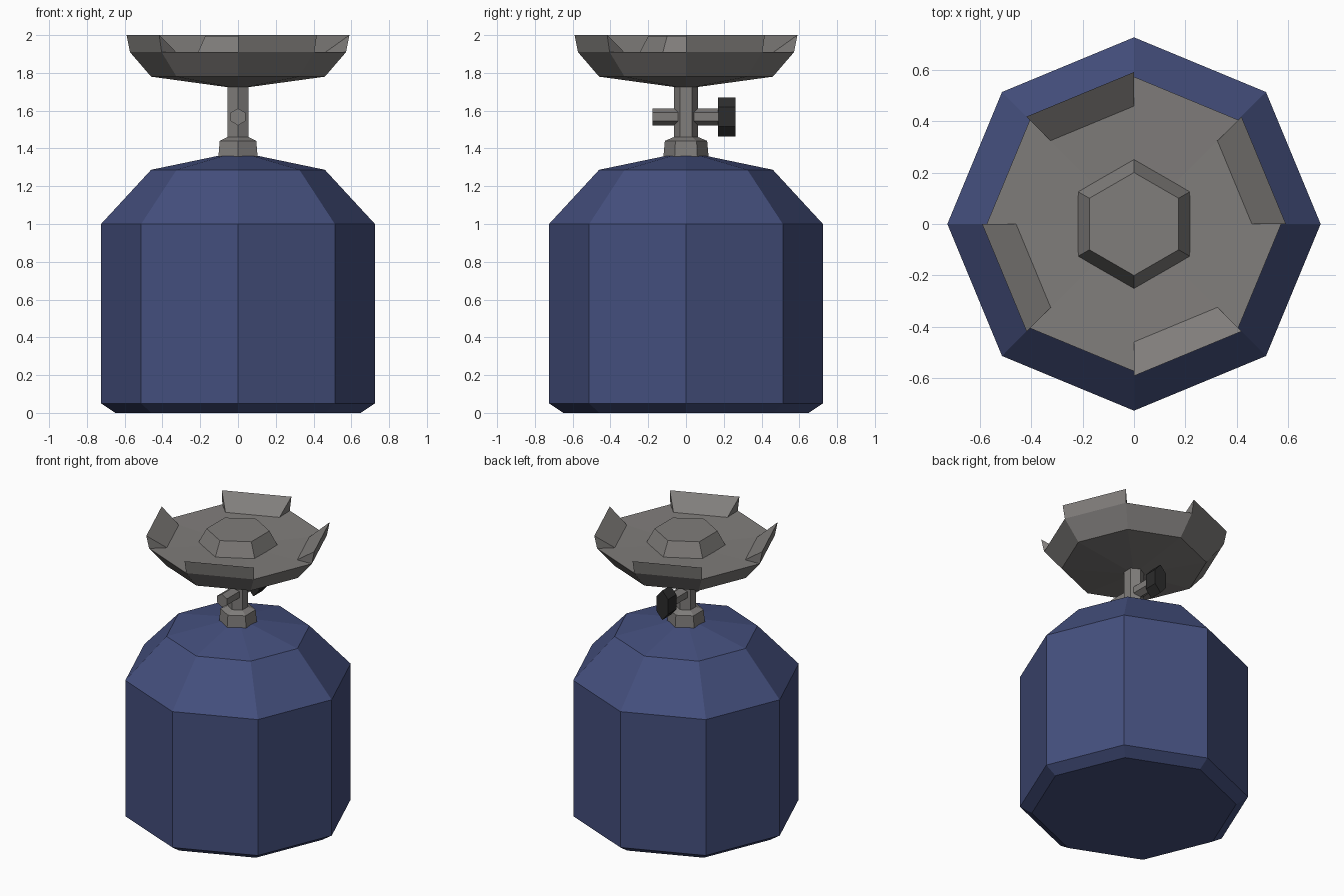
import bpy, bmesh, math
from mathutils import Matrix

if "Cube" in bpy.data.objects:
    bpy.data.objects.remove(bpy.data.objects["Cube"])


def material(name, rgb):
    m = bpy.data.materials.new(name)
    m.diffuse_color = (*rgb, 1)
    m.use_nodes = True
    m.node_tree.nodes["Principled BSDF"].inputs["Base Color"].default_value = m.diffuse_color
    return m


BLUE = material("tank blue", (0.058, 0.078, 0.205))
METAL = material("warm grey metal", (0.215, 0.205, 0.197))
BLACK = material("knob black", (0.025, 0.025, 0.025))


def finish(bm, name, mat):
    bmesh.ops.recalc_face_normals(bm, faces=bm.faces[:])
    mesh = bpy.data.meshes.new(name)
    bm.to_mesh(mesh)
    bm.free()
    mesh.materials.append(mat)
    obj = bpy.data.objects.new(name, mesh)
    bpy.context.collection.objects.link(obj)
    return obj


def lathe(name, profile, sides, mat, turn=0.0, matrix=None):
    """Stack of polygon rings (radius, height), capped at both ends."""
    bm = bmesh.new()
    rings = []
    for r, z in profile:
        angles = [turn + math.tau * i / sides for i in range(sides)]
        rings.append([bm.verts.new((r * math.cos(a), r * math.sin(a), z)) for a in angles])
    for low, high in zip(rings, rings[1:]):
        for i in range(sides):
            j = (i + 1) % sides
            bm.faces.new((low[i], low[j], high[j], high[i]))
    bm.faces.new(rings[0][::-1])
    bm.faces.new(rings[-1])
    if matrix:
        bm.transform(matrix)
    return finish(bm, name, mat)


QUARTER = math.pi / 2

# Gas canister
lathe("gas_canister",
      [(0.65, 0), (0.725, 0.05), (0.725, 1.0), (0.46, 1.287), (0.10, 1.362)], 8, BLUE)

# Collar nut and stem
lathe("collar_nut", [(0.12, 1.352), (0.112, 1.44), (0.065, 1.46)], 6, METAL, QUARTER)
lathe("stem", [(0.064, 1.45), (0.064, 1.75)], 6, METAL, QUARTER)

# Valve bar across the stem, with a flattened knob at the back
along_y = Matrix.Translation((0, 0, 1.567)) @ Matrix.Rotation(-QUARTER, 4, 'X')
lathe("valve_bar", [(0.045, -0.178), (0.045, 0.18)], 6, METAL, QUARTER, along_y)
lathe("valve_knob", [(0.103, 0.17), (0.103, 0.262)], 6, BLACK, QUARTER,
      along_y @ Matrix.Diagonal((0.5, 1, 1, 1)))

# Burner plate with a nearly flat floor
lathe("burner_plate",
      [(0.06, 1.725), (0.46, 1.78), (0.572, 1.91), (0.22, 1.898)], 8, METAL)

# Burner head
lathe("burner_head", [(0.255, 1.89), (0.2, 1.995)], 6, METAL, QUARTER)

# Four wedge-shaped pot supports on alternate sides of the plate
bm = bmesh.new()
for k in range(4):
    ends = []
    for a in (k * QUARTER, k * QUARTER + math.pi / 4):
        ends.append([bm.verts.new((r * math.cos(a), r * math.sin(a), z))
                     for r, z in ((0.572, 1.91), (0.59, 2.0), (0.455, 1.904))])
    bm.faces.new(ends[0])
    bm.faces.new(ends[1][::-1])
    for i in range(3):
        j = (i + 1) % 3
        bm.faces.new((ends[0][i], ends[1][i], ends[1][j], ends[0][j]))
finish(bm, "pot_supports", METAL)
